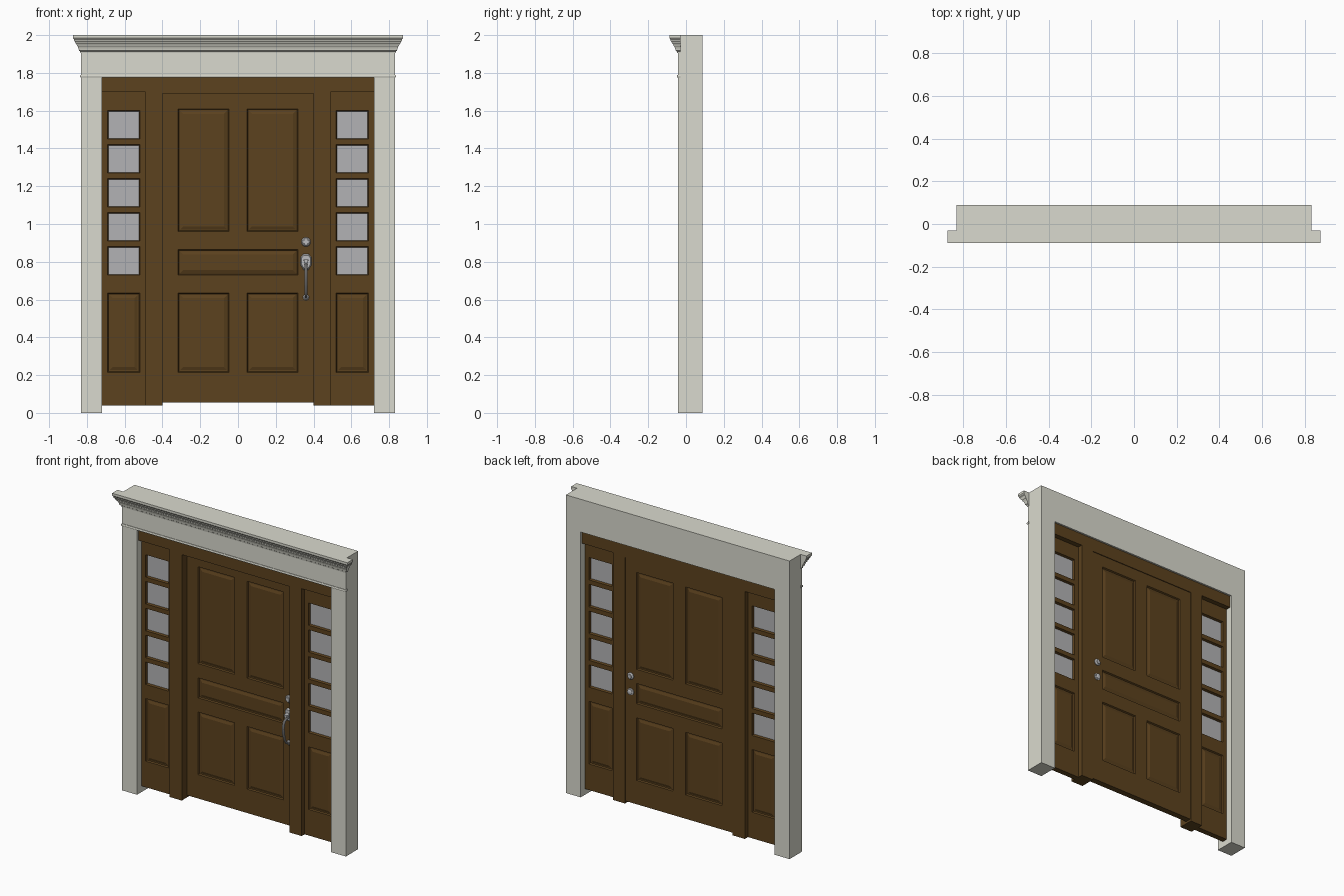
import bpy, bmesh, math
from mathutils import Matrix, Vector

if "Cube" in bpy.data.objects:
    bpy.data.objects.remove(bpy.data.objects["Cube"])


def material(name, rgb):
    m = bpy.data.materials.new(name)
    m.diffuse_color = (*rgb, 1)
    m.use_nodes = True
    m.node_tree.nodes["Principled BSDF"].inputs["Base Color"].default_value = m.diffuse_color
    return m


WOOD = material("brown wood", (0.107, 0.054, 0.013))
TRIM = material("off white trim", (0.70, 0.70, 0.62))
GLASS = material("grey glass", (0.45, 0.45, 0.46))
METAL = material("metal", (0.50, 0.50, 0.51))


def finish(bm, name, mat, smooth=False):
    bmesh.ops.recalc_face_normals(bm, faces=bm.faces[:])
    me = bpy.data.meshes.new(name)
    bm.to_mesh(me)
    bm.free()
    ob = bpy.data.objects.new(name, me)
    bpy.context.collection.objects.link(ob)
    me.materials.append(mat)
    if smooth:
        bpy.ops.object.select_all(action='DESELECT')
        ob.select_set(True)
        bpy.context.view_layer.objects.active = ob
        bpy.ops.object.shade_smooth_by_angle(angle=math.radians(35))
    return ob


def extrude_xz(name, pts, y0, y1, mat, taper=1.0):
    """Outline in x,z pushed from y0 to y1; taper scales the y1 end."""
    bm = bmesh.new()
    cx = sum(p[0] for p in pts) / len(pts)
    cz = sum(p[1] for p in pts) / len(pts)
    a = [bm.verts.new((x, y0, z)) for x, z in pts]
    b = [bm.verts.new((cx + (x - cx) * taper, y1, cz + (z - cz) * taper)) for x, z in pts]
    bm.faces.new(a)
    bm.faces.new(b)
    for i in range(len(pts)):
        j = (i + 1) % len(pts)
        bm.faces.new((a[i], a[j], b[j], b[i]))
    return finish(bm, name, mat)


def box(name, x0, x1, y0, y1, z0, z1, mat):
    return extrude_xz(name, [(x0, z0), (x1, z0), (x1, z1), (x0, z1)], y0, y1, mat)


def moulding(name, profile):
    """Sweep an (offset, z) profile over the front with short mitred returns."""
    bm = bmesh.new()
    rings = []
    for sx, end in ((-1, True), (-1, False), (1, False), (1, True)):
        rings.append([bm.verts.new((sx * (0.83 + d * 0.94), -0.03 if end else -0.042 - d, z))
                      for d, z in profile])
    n = len(profile)
    for r, s in zip(rings, rings[1:]):
        for i in range(n):
            j = (i + 1) % n
            bm.faces.new((r[i], r[j], s[j], s[i]))
    bm.faces.new(rings[0])
    bm.faces.new(rings[-1])
    return finish(bm, name, TRIM)


def leaf(name, xs, zs, y0, y1, panels, lites=()):
    """Slab with raised panels and glazed openings on both faces."""
    bm = bmesh.new()
    g = {(i, k, s): bm.verts.new((x, y, z)) for i, x in enumerate(xs)
         for k, z in enumerate(zs) for s, y in enumerate((y0, y1))}
    nx, nz = len(xs) - 1, len(zs) - 1
    for s in (0, 1):
        for i in range(nx):
            for k in range(nz):
                bm.faces.new((g[i, k, s], g[i + 1, k, s], g[i + 1, k + 1, s], g[i, k + 1, s]))
    for k in (0, nz):
        for i in range(nx):
            bm.faces.new((g[i, k, 0], g[i + 1, k, 0], g[i + 1, k, 1], g[i, k, 1]))
    for i in (0, nx):
        for k in range(nz):
            bm.faces.new((g[i, k, 0], g[i, k + 1, 0], g[i, k + 1, 1], g[i, k, 1]))
    bmesh.ops.recalc_face_normals(bm, faces=bm.faces[:])

    def inside(rects):
        out = []
        for f in bm.faces:
            c = f.calc_center_median()
            if abs(f.normal.y) > 0.9 and any(a < c.x < b and l < c.z < h for a, b, l, h in rects):
                out.append(f)
        return out

    raised, glazed = inside(panels), inside(lites)
    for thick, depth in ((0.005, -0.009), (0.006, 0.0), (0.016, 0.006)):
        bmesh.ops.inset_region(bm, faces=raised, thickness=thick, depth=depth,
                               use_boundary=True, use_even_offset=True)
    if glazed:
        bmesh.ops.inset_region(bm, faces=glazed, thickness=0.004, depth=-(y1 - y0) * 0.45,
                               use_boundary=True, use_even_offset=True)
        bmesh.ops.delete(bm, geom=glazed, context='FACES')
    return finish(bm, name, WOOD)


def lathe(name, x, y, z, profile, direction, segs=24):
    """Turned part about the y axis: (radius, distance from the door face)."""
    bm = bmesh.new()
    vs = [bm.verts.new((r, direction * d, 0)) for r, d in profile]
    es = [bm.edges.new(e) for e in zip(vs, vs[1:])]
    bmesh.ops.spin(bm, geom=vs + es, cent=(0, 0, 0), axis=(0, 1, 0),
                   angle=2 * math.pi, steps=segs)
    bmesh.ops.remove_doubles(bm, verts=bm.verts[:], dist=1e-5)
    bmesh.ops.transform(bm, matrix=Matrix.Translation(Vector((x, y, z))), verts=bm.verts[:])
    return finish(bm, name, METAL, True)


# Outer surround: two legs and a header in one piece
extrude_xz("surround", [(-.83, 0), (-.72, 0), (-.72, 1.78), (.72, 1.78), (.72, 0),
                        (.83, 0), (.83, 2), (-.83, 2)], -.042, .088, TRIM)

# Crown and lower bead
moulding("crown_moulding", [(0, 1.905), (.005, 1.905), (.007, 1.914), (.013, 1.918),
                            (.015, 1.928), (.019, 1.938), (.025, 1.946), (.026, 1.952),
                            (.031, 1.956), (.035, 1.964), (.040, 1.970), (.040, 1.976),
                            (.046, 1.984), (.046, 2), (0, 2)])
moulding("lower_bead", [(0, 1.776), (.004, 1.776), (.006, 1.780), (.006, 1.785),
                        (.004, 1.790), (0, 1.790)])

# Wooden jamb: head with two posts
extrude_xz("jamb", [(-.72, 1.78), (-.72, 1.70), (-.49, 1.70), (-.49, .04), (-.40, .04),
                    (-.40, 1.69), (.40, 1.69), (.40, .04), (.49, .04), (.49, 1.70),
                    (.72, 1.70), (.72, 1.78)], -.025, .076, WOOD)

# Door leaf with five raised panels
leaf("door", [-.40, -.317, -.047, .047, .317, .40],
     [.055, .215, .635, .73, .865, .96, 1.61, 1.69], .03, .071,
     [(a, b, l, h) for a, b in ((-.317, -.047), (.047, .317))
      for l, h in ((.215, .635), (.96, 1.61))] + [(-.317, .317, .73, .865)])

# Sidelights with one panel and five panes each
lite_z = [(.73 + .18 * i, .88 + .18 * i) for i in range(5)]
for side, s in (("left", -1), ("right", 1)):
    xs = sorted(s * x for x in (.49, .52, .69, .72))
    zs = [.04, .215, .635] + [z for pair in lite_z for z in pair] + [1.70]
    leaf(side + "_sidelight", xs, zs, .006, .043, [(xs[1], xs[2], .215, .635)],
         [(xs[1], xs[2], l, h) for l, h in lite_z])
    for i, (l, h) in enumerate(lite_z):
        box(f"{side}_pane_{i + 1}", xs[1] + .002, xs[2] - .002, .022, .027,
            l + .002, h - .002, GLASS)

# Deadbolt outside and in
HX = .36
rose = [(0, 0), (.025, 0), (.025, .006), (.020, .013), (.014, .015), (.013, .020), (0, .020)]
lathe("deadbolt_cylinder", HX, .03, .905, rose, -1)
lathe("deadbolt_rose", HX, .071, .905, [(r * .9, d * .7) for r, d in rose], 1)
box("deadbolt_turn", HX - .004, HX + .004, .08, .102 - .016, .89, .92, METAL)

# Grip set plate, thumb latch and lower foot
extrude_xz("handle_plate", [(HX + x, z) for x, z in (
    (-.014, .842), (.014, .842), (.029, .825), (.029, .782), (.012, .755), (-.012, .755),
    (-.029, .782), (-.029, .825))], .031, .018, METAL, .8)
extrude_xz("thumb_latch", [(HX - .014, .812), (HX + .014, .812), (HX + .005, .79),
                           (HX - .005, .79)], .02, -.012, METAL, .9)
lathe("handle_foot", HX, .03, .612, [(0, 0), (.016, 0), (.016, .006), (.010, .012), (0, .013)], -1)

# Curved grip
cu = bpy.data.curves.new("handle_grip", 'CURVE')
cu.dimensions = '3D'
cu.bevel_depth = .008
cu.bevel_resolution = 3
cu.use_fill_caps = True
sp = cu.splines.new('NURBS')
path = [(.022, .785, 1.1), (-.012, .785, 1.0), (-.036, .76, 1.0), (-.034, .70, 1.15),
        (-.020, .65, .9), (-.004, .615, .8), (.024, .612, .8)]
sp.points.add(len(path) - 1)
for p, (y, z, r) in zip(sp.points, path):
    p.co = (HX, y, z, 1)
    p.radius = r
sp.order_u = 4
sp.use_endpoint_u = True
grip = bpy.data.objects.new("handle_grip", cu)
bpy.context.collection.objects.link(grip)
cu.materials.append(METAL)
bpy.ops.object.select_all(action='DESELECT')
grip.select_set(True)
bpy.context.view_layer.objects.active = grip
bpy.ops.object.convert(target='MESH')
bpy.ops.object.shade_smooth_by_angle(angle=math.radians(35))

# Inside knob
lathe("inside_knob", HX, .071, .80, [(0, 0), (.023, 0), (.022, .004), (.010, .006), (.010, .008),
                                     (.017, .010), (.018, .013), (.013, .016), (0, .017)], 1)
